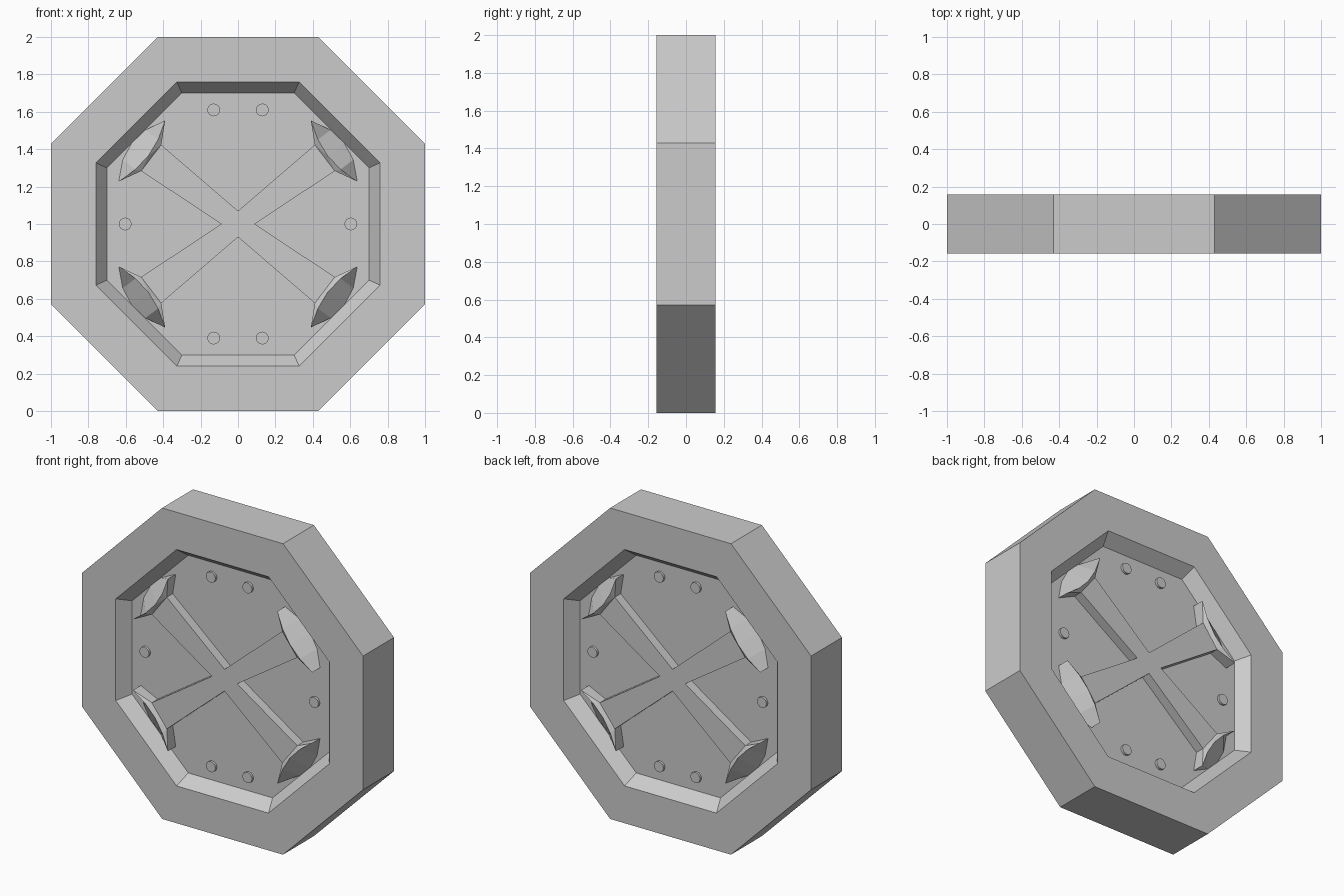
import bpy, bmesh, math
from mathutils import Vector, Matrix

if "Cube" in bpy.data.objects:
    bpy.data.objects.remove(bpy.data.objects["Cube"])

FACE, FLOOR, ARM = -0.157, -0.077, -0.137   # y of rim face, recess floor, arm top


def finish(name, bm, axes):
    """Make an object centred on z = 1 and mirror it over the given axes."""
    bmesh.ops.recalc_face_normals(bm, faces=bm.faces)
    me = bpy.data.meshes.new(name)
    bm.to_mesh(me)
    bm.free()
    ob = bpy.data.objects.new(name, me)
    ob.location.z = 1
    bpy.context.collection.objects.link(ob)
    if any(axes):
        mod = ob.modifiers.new("mirror", 'MIRROR')
        mod.use_axis = axes
        mod.use_mirror_merge = False
    return ob


# Octagonal frame with a bevelled recess on both sides
def ring(bm, a, c, y):
    pts = [(-c, -a), (c, -a), (a, -c), (a, c), (c, a), (-c, a), (-a, c), (-a, -c)]
    return [bm.verts.new((x, y, z)) for x, z in pts]


bm = bmesh.new()
profile = [(0.70, 0.30, FLOOR), (0.76, 0.327, FACE), (1.0, 0.43, FACE),
           (1.0, 0.43, -FACE), (0.76, 0.327, -FACE), (0.70, 0.30, -FLOOR)]
rings = [ring(bm, *p) for p in profile]
for r, s in zip(rings, rings[1:]):
    for i in range(8):
        j = (i + 1) % 8
        bm.faces.new((r[i], r[j], s[j], s[i]))
bm.faces.new(rings[0])
bm.faces.new(rings[-1])
finish("octagon_frame", bm, (False, False, False))

# Cross arm with a flared, sloping end, mirrored to all four corners and the back
d = Vector((0.796, 0.606))


def place(bm, u, v, y):
    return bm.verts.new((d.x * u - d.y * v, y, d.y * u + d.x * v))


bm = bmesh.new()
# along, across, top depth, along at the floor
outline = [(0.042, 0.056, ARM, 0.042), (0.583, 0.088, ARM, 0.583),
           (0.645, 0.205, FACE, 0.645), (0.613, 0.10, FACE, 0.698),
           (0.602, 0.0, FACE, 0.714), (0.613, -0.10, FACE, 0.698),
           (0.645, -0.205, FACE, 0.645), (0.583, -0.088, ARM, 0.583),
           (0.072, -0.055, ARM, 0.072)]
top = [place(bm, u, v, y) for u, v, y, _ in outline]
low = [place(bm, f, v, FLOOR) for _, v, _, f in outline]
# notch points sit on the mirror planes
for vs in (top, low):
    vs[0].co.x, vs[0].co.z = 0, 0.07
    vs[8].co.x, vs[8].co.z = 0.09, 0
centre = bm.verts.new((0, ARM, 0))
for ids in ((0, 1, 7, 8), (1, 2, 3), (1, 3, 4), (1, 4, 7), (4, 5, 7), (5, 6, 7)):
    bm.faces.new([top[i] for i in ids])
bm.faces.new((centre, top[0], top[8]))
for i in range(8):
    bm.faces.new((top[i], top[i + 1], low[i + 1], low[i]))
finish("cross_arms", bm, (True, True, True))


# Round studs around the recess
def stud(name, x, z, axes):
    b = bmesh.new()
    m = Matrix.Translation((x, FLOOR - 0.005, z)) @ Matrix.Rotation(math.pi / 2, 4, 'X')
    bmesh.ops.create_cone(b, cap_ends=True, segments=16, radius1=0.034,
                          radius2=0.034, depth=0.02, matrix=m)
    ob = finish(name, b, axes)
    bpy.ops.object.select_all(action='DESELECT')
    ob.select_set(True)
    bpy.context.view_layer.objects.active = ob
    bpy.ops.object.shade_smooth_by_angle()


stud("upper_lower_studs", 0.13, 0.61, (True, True, True))
stud("side_studs", 0.603, 0.0, (True, True, False))
